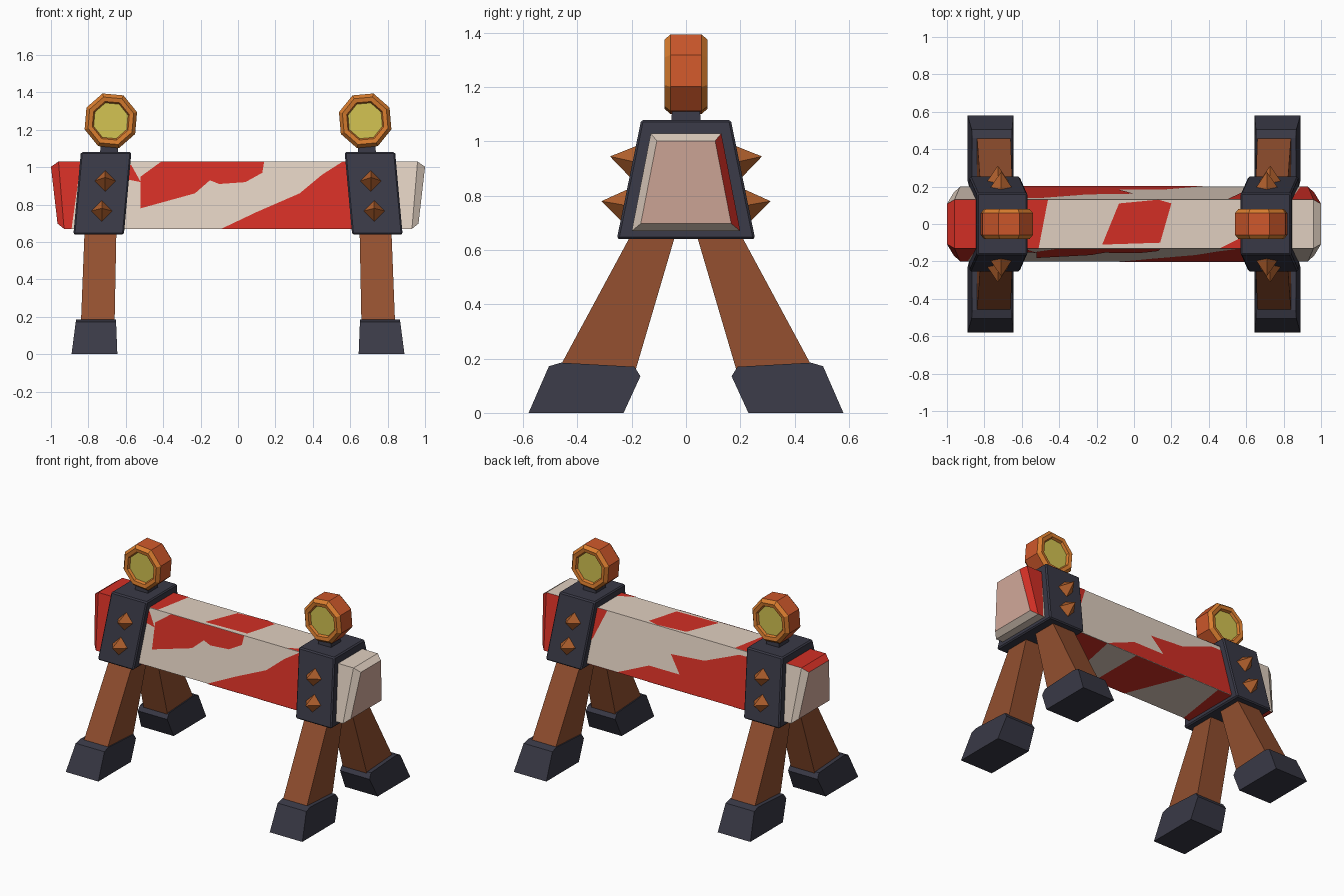
import bpy, bmesh, math
from mathutils import Vector

if "Cube" in bpy.data.objects:
    bpy.data.objects.remove(bpy.data.objects["Cube"])


def material(name, r, g, b):
    def lin(c):
        c /= 255
        return c / 12.92 if c < 0.04 else ((c + 0.055) / 1.055) ** 2.4
    m = bpy.data.materials.new(name)
    m.diffuse_color = (lin(r), lin(g), lin(b), 1)
    m.use_nodes = True
    m.node_tree.nodes["Principled BSDF"].inputs["Base Color"].default_value = m.diffuse_color
    return m


CREAM = material("cream", 224, 207, 192)
RED = material("red", 210, 47, 37)
PINK = material("dusty_pink", 214, 172, 157)
SLATE = material("dark_slate", 57, 57, 70)
BROWN = material("brown", 146, 79, 47)
COPPER = material("copper", 180, 98, 46)
RUST = material("rust_orange", 206, 88, 43)
ORANGE = material("orange", 216, 124, 46)
YELLOW = material("yellow", 212, 196, 82)


def finish(name, bm, mats, recalc=True):
    if recalc:
        bmesh.ops.recalc_face_normals(bm, faces=bm.faces)
    mesh = bpy.data.meshes.new(name)
    bm.to_mesh(mesh)
    bm.free()
    for m in mats:
        mesh.materials.append(m)
    ob = bpy.data.objects.new(name, mesh)
    bpy.context.collection.objects.link(ob)
    return ob


def loft(name, loops, mats, bands=None, rule=None, bevel=0):
    """Skin a row of equal loops and cap both ends; bands gives materials."""
    bm = bmesh.new()
    rows = [[bm.verts.new(p) for p in loop] for loop in loops]
    n = len(rows[0])
    ends = [bm.faces.new(rows[0]), bm.faces.new(rows[-1])]
    if bands:
        for f in ends:
            f.material_index = bands[-1]
    for k, (a, b) in enumerate(zip(rows, rows[1:])):
        for i in range(n):
            f = bm.faces.new((a[i], a[(i + 1) % n], b[(i + 1) % n], b[i]))
            if bands:
                f.material_index = bands[k]
    if bevel:
        bmesh.ops.bevel(bm, geom=bm.edges[:], offset=bevel, segments=1,
                        affect='EDGES')
    bmesh.ops.recalc_face_normals(bm, faces=bm.faces)
    if rule:
        bm.normal_update()
        for f in bm.faces:
            f.material_index = rule(f.calc_center_median(), f.normal)
    return finish(name, bm, mats)


# ---- Beam: tapered section, slanted and chamfered ends
Z0, Z1 = 0.67, 1.03


def half_width(z):
    return 0.2 - 0.07 * (z - Z0) / (Z1 - Z0)


def beam_section(x_low, x_high, inset):
    lo, hi = Z0 + inset, Z1 - inset
    a, b = half_width(lo) - inset, half_width(hi) - inset
    return [(x_low, -a, lo), (x_low, a, lo), (x_high, b, hi), (x_high, -b, hi)]


def beam_colour(c, n):
    if abs(c.x) < 0.85:
        return 0
    if abs(n.x) > 0.9:
        return 2
    if c.x < 0:
        return 0 if n.y > 0.3 else 1
    return 1 if n.y > 0.3 else 0


half = [(0.89, 0.84, 0), (0.93, 0.96, 0), (0.965, 1.0, 0.028)]
sections = [beam_section(-a, -b, i) for a, b, i in reversed(half)]
sections += [beam_section(a, b, i) for a, b, i in half]
loft("beam", sections, [CREAM, RED, PINK], rule=beam_colour)


# ---- Painted red patches lying on the four long sides of the beam
def patch(name, side, points):
    lift = 0.003
    place = {
        "front": (lambda x, v: (x, -half_width(v) - lift, v), (0, -1, 0)),
        "back": (lambda x, v: (x, half_width(v) + lift, v), (0, 1, 0)),
        "top": (lambda x, v: (x, v, Z1 + lift), (0, 0, 1)),
        "bottom": (lambda x, v: (x, v, Z0 - lift), (0, 0, -1)),
    }
    fn, out = place[side]
    bm = bmesh.new()
    f = bm.faces.new([bm.verts.new(fn(x, v)) for x, v in points])
    f.normal_update()
    if f.normal.dot(Vector(out)) < 0:
        f.normal_flip()
    finish(name, bm, [RED], recalc=False)


patch("front_patch_upper", "front", [
    (-0.52, 0.78), (-0.52, 0.95), (-0.41, 1.03), (0.14, 1.03), (0.13, 0.97),
    (0.04, 0.92), (-0.1, 0.91), (-0.15, 0.93), (-0.23, 0.86)])
patch("front_patch_lower", "front", [
    (-0.09, 0.67), (0.1, 0.76), (0.33, 0.86), (0.45, 0.96), (0.56, 1.03),
    (0.62, 1.03), (0.62, 0.67)])
patch("front_patch_small", "front", [(-0.62, 1.03), (-0.57, 1.01), (-0.52, 0.92), (-0.62, 0.94)])
patch("back_patch_main", "back", [
    (0.38, 0.67), (0.15, 0.77), (-0.08, 0.77), (0.0, 0.88), (-0.25, 0.9),
    (-0.5, 1.0), (-0.62, 1.0), (-0.62, 0.67)])
patch("back_patch_small", "back", [(0.62, 1.03), (0.5, 1.03), (0.58, 0.84), (0.62, 0.78)])
patch("top_patch_left", "top", [(-0.62, 0.13), (-0.46, 0.13), (-0.51, -0.13), (-0.62, -0.13)])
patch("top_patch_middle", "top", [
    (-0.17, -0.11), (0.14, -0.1), (0.2, 0.11), (0.13, 0.13), (-0.08, 0.11)])
patch("top_patch_right", "top", [(0.46, -0.13), (0.62, -0.05), (0.62, -0.13)])
patch("bottom_patch_right", "bottom", [(0.62, 0.2), (0.38, 0.2), (0.3, -0.2), (0.62, -0.2)])
patch("bottom_patch_middle", "bottom", [(0.15, 0.2), (-0.25, 0.2), (-0.09, -0.2), (0.15, -0.2)])
patch("bottom_patch_left", "bottom", [(-0.62, 0.2), (-0.5, 0.2), (-0.56, -0.2), (-0.62, -0.2)])


def rect(sx, sy, x0, x1, y0, y1, z):
    return [(sx * x, sy * y, z) for x, y in ((x0, y0), (x1, y0), (x1, y1), (x0, y1))]


def lamp_loop(sx, r, y):
    angles = [math.radians(22.5 + 45 * i - 5) for i in range(8)]
    return [(sx * (0.68 - r * 0.96 * math.cos(a)), y, 1.248 + r * math.sin(a))
            for a in angles]


for sx, side in ((-1, "left"), (1, "right")):
    # Collar clamped around the beam
    loft(side + "_collar",
         [rect(sx, 1, 0.61, 0.88, -0.255, 0.255, 0.64),
          rect(sx, 1, 0.57, 0.84, -0.165, 0.165, 1.08)], [SLATE], bevel=0.008)

    # Lamp neck
    loft(side + "_lamp_neck",
         [rect(sx, 1, 0.64, 0.74, -0.055, 0.055, 1.06),
          rect(sx, 1, 0.645, 0.73, -0.05, 0.05, 1.14)], [SLATE])

    # Eight-sided lamp with a recessed lens on both faces
    rings = [(0.1, -0.06), (0.108, -0.076), (0.133, -0.08), (0.153, -0.058)]
    rings += [(r, -y) for r, y in reversed(rings)]
    loft(side + "_lamp", [lamp_loop(sx, r, y) for r, y in rings],
         [RUST, ORANGE, YELLOW], bands=[1, 1, 1, 0, 1, 1, 1, 2])

    for sy, end in ((-1, "front"), (1, "back")):
        tag = end + "_" + side
        # Splayed leg
        loft(tag + "_leg",
             [rect(sx, sy, 0.66, 0.84, 0.185, 0.47, 0.16),
              rect(sx, sy, 0.65, 0.82, 0.035, 0.195, 0.67)], [BROWN])

        # Foot: side profile, a little wider at the ground
        profile = [(0.58, 0), (0.23, 0), (0.168, 0.135), (0.19, 0.17),
                   (0.46, 0.185), (0.505, 0.172)]
        loft(tag + "_foot",
             [[(sx * (0.645 + 0.04 * z), sy * y, z) for y, z in profile],
              [(sx * (0.89 - 0.13 * z), sy * y, z) for y, z in profile]], [SLATE])

        # Two four-sided spikes on the collar face
        for name, x, z, y, tip in (("upper", 0.71, 0.925, 0.195, (0.28, 0.945)),
                                   ("lower", 0.728, 0.765, 0.228, (0.312, 0.78))):
            bm = bmesh.new()
            base = [bm.verts.new((sx * (x + dx), sy * (y - 0.2 * dz - 0.004), z + dz))
                    for dx, dz in ((-0.06, 0), (0, -0.06), (0.06, 0), (0, 0.06))]
            peak = bm.verts.new((sx * x, sy * tip[0], tip[1]))
            bm.faces.new(base)
            for i in range(4):
                bm.faces.new((base[i], base[(i + 1) % 4], peak))
            finish(f"{tag}_{name}_spike", bm, [COPPER])
